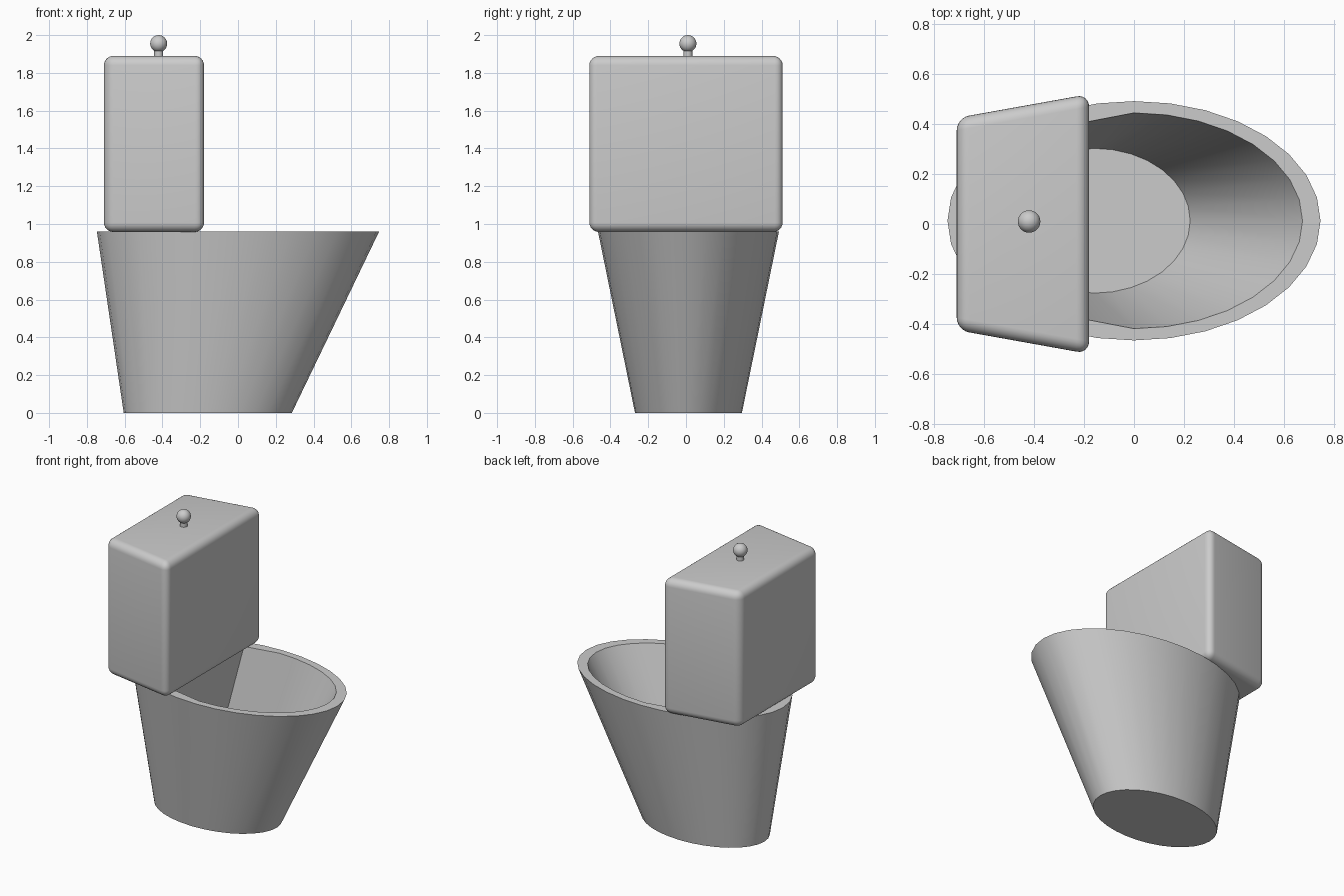
import bpy, bmesh
from math import sin, cos, tau, radians

if "Cube" in bpy.data.objects:
    bpy.data.objects.remove(bpy.data.objects["Cube"])

N = 32
CY = 0.013


def finish(name, bm, angle=30):
    bmesh.ops.recalc_face_normals(bm, faces=bm.faces)
    mesh = bpy.data.meshes.new(name)
    bm.to_mesh(mesh)
    bm.free()
    ob = bpy.data.objects.new(name, mesh)
    bpy.context.collection.objects.link(ob)
    bpy.ops.object.select_all(action='DESELECT')
    ob.select_set(True)
    bpy.context.view_layer.objects.active = ob
    bpy.ops.object.shade_smooth_by_angle(angle=radians(angle))
    return ob


def ellipse(cx, rx, ry, z):
    return [(cx + rx * cos(tau * i / N), CY + ry * sin(tau * i / N), z) for i in range(N)]


def basin(cx, rx, ry, z, wx, wy):
    """Half ellipse in front, closed by a straight wall at wx behind."""
    pts = ellipse(cx, rx, ry, z)
    for i in range(9, 24):
        pts[i] = (wx, CY + wy * (1 - 2 * (i - 9) / 14), z)
    return pts


# Bowl: outer shell, flat rim, hollow basin with a flat back wall
bm = bmesh.new()
loops = [[bm.verts.new(p) for p in ring] for ring in (
    ellipse(-0.16, 0.445, 0.283, 0),
    ellipse(0, 0.747, 0.479, 0.96),
    basin(0, 0.675, 0.432, 0.96, -0.235, 0.387),
    basin(-0.16, 0.385, 0.29, 0.15, -0.385, 0.265))]
for a, b in zip(loops, loops[1:]):
    for i in range(N):
        j = (i + 1) % N
        bm.faces.new((a[i], a[j], b[j], b[i]))
bm.faces.new(loops[0])
bm.faces.new(loops[-1])
finish("bowl", bm, 20)

# Tank: rounded block, wider at its front face
bm = bmesh.new()
plan = [(-0.71, -0.425), (-0.18, -0.52), (-0.18, 0.52), (-0.71, 0.425)]
lo, hi = [[bm.verts.new((x, y, z)) for x, y in plan] for z in (0.958, 1.89)]
bm.faces.new(lo)
bm.faces.new(hi)
for i in range(4):
    j = (i + 1) % 4
    bm.faces.new((lo[i], lo[j], hi[j], hi[i]))
bmesh.ops.recalc_face_normals(bm, faces=bm.faces)
bmesh.ops.bevel(bm, geom=bm.edges[:], offset=0.05, segments=6, profile=0.5, affect='EDGES')
finish("tank", bm, 40)

# Flush knob: short stem and ball
bm = bmesh.new()
bmesh.ops.create_cone(bm, cap_ends=True, segments=24, radius1=0.024, radius2=0.024, depth=0.07)
bmesh.ops.translate(bm, vec=(-0.42, 0.01, 1.905), verts=bm.verts)
finish("flush_stem", bm)

bm = bmesh.new()
bmesh.ops.create_uvsphere(bm, u_segments=32, v_segments=16, radius=0.045)
bmesh.ops.translate(bm, vec=(-0.42, 0.01, 1.955), verts=bm.verts)
finish("flush_knob", bm)
